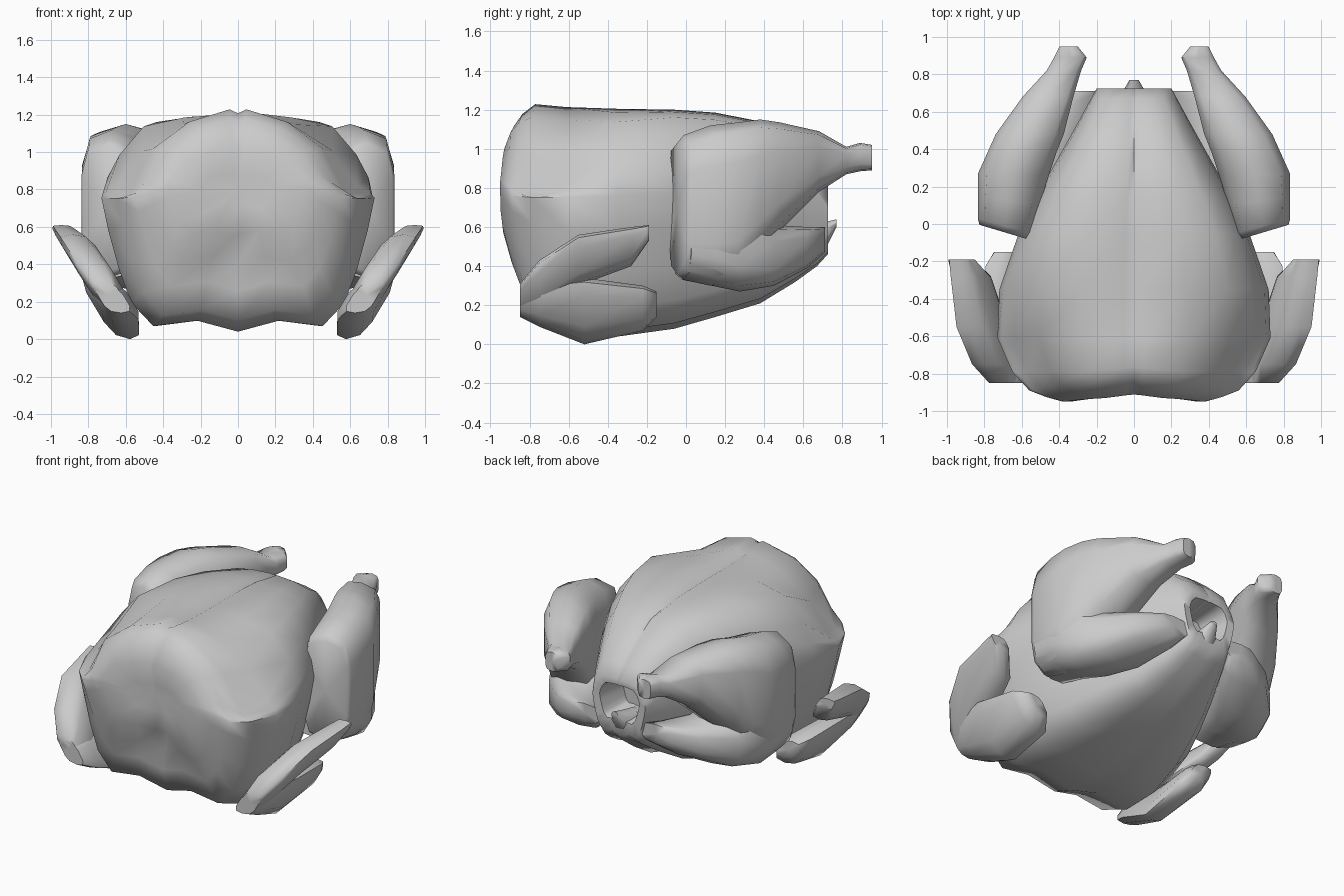
import bpy, bmesh, math
from mathutils import Vector

if "Cube" in bpy.data.objects:
    bpy.data.objects.remove(bpy.data.objects["Cube"])


def finish(name, bm, mirror=False, angle=60):
    bmesh.ops.recalc_face_normals(bm, faces=bm.faces)
    me = bpy.data.meshes.new(name)
    bm.to_mesh(me)
    bm.free()
    ob = bpy.data.objects.new(name, me)
    bpy.context.collection.objects.link(ob)
    if mirror:
        ob.modifiers.new("Mirror", 'MIRROR')
    bpy.ops.object.select_all(action='DESELECT')
    ob.select_set(True)
    bpy.context.view_layer.objects.active = ob
    bpy.ops.object.shade_smooth_by_angle(angle=math.radians(angle))
    return ob


def skin(rings):
    """Bridge equal-size rings of points and cap both ends with fans."""
    bm = bmesh.new()
    vr = [[bm.verts.new(p) for p in r] for r in rings]
    n = len(vr[0])
    for a, b in zip(vr, vr[1:]):
        for i in range(n):
            j = (i + 1) % n
            bm.faces.new((a[i], a[j], b[j], b[i]))
    for r in (vr[0], vr[-1]):
        c = sum((v.co for v in r), Vector()) / n
        cv = bm.verts.new(c)
        for i in range(n):
            bm.faces.new((r[i], r[(i + 1) % n], cv))
    return bm


def limb(name, stations, shear=0.0, skew=0.0, n=10, power=0.6):
    """Rounded limb along y: stations are (y, x inner, x outer, z low, z high).
    shear leans it outward with height; skew slants the front end toward the body."""
    rings = []
    for y, xi, xo, lo, hi in stations:
        ring = []
        for i in range(n):
            t = 2 * math.pi * i / n + math.pi / 2
            c, s = math.cos(t), math.sin(t)
            c = math.copysign(abs(c) ** power, c)
            s = math.copysign(abs(s) ** power, s)
            x = (xi + xo) / 2 + c * (xo - xi) / 2
            z = (lo + hi) / 2 + s * (hi - lo) / 2
            slant = skew * (.84 - x) * max(0, 1 - y / .3)
            ring.append((x + shear * z, y - slant, z))
        rings.append(ring)
    return finish(name, skin(rings), mirror=True)


# Body: half section from breast groove round to the underside centre
half = [(0, .98), (.07, 1), (.4, .99), (.7, .965), (.88, .84), (.97, .72), (1, .62),
        (.95, .46), (.87, .28), (.78, .13), (.62, .025), (.3, .05), (0, 0)]
section = half + [(-u, v) for u, v in half[-2:0:-1]]
stations = [(-.93, .20, .70, .88), (-.95, .38, .56, 1.02), (-.925, .47, .40, 1.12),
            (-.89, .56, .26, 1.18), (-.79, .65, .10, 1.23), (-.61, .73, .04, 1.215),
            (-.35, .72, .04, 1.205), (-.06, .62, .08, 1.2), (.15, .52, .14, 1.185),
            (.38, .39, .21, 1.14), (.56, .29, .32, 1.03), (.67, .23, .40, .93),
            (.725, .20, .46, .84), (.72, .15, .55, .80), (.52, .11, .58, .77)]
body = skin([[(u * w, y, lo + v * (hi - lo)) for u, v in section]
             for y, w, lo, hi in stations])
# Rounded front shoulders, neck hollow low on the front, dip up the breastbone
for v in body.verts:
    x, y, z = v.co
    if z > .75:
        v.co.z -= .3 * min(x * x, .35) * min(1, max(0, (-.3 - y) / .4)) / .36 * min(1, (z - .75) / .3)
    if y < -.7:
        d = math.hypot(x / .27, (z - .43) / .17)
        v.co.y += .10 * max(0, 1 - d) + .025 * max(0, 1 - abs(x) / .2)
        if y < -.86:
            v.co.y += .12 * max(0, abs(z - .8) - .1)
finish("body", body)

# Drumsticks with knuckle ends
limb("drumstick", [(0, .55, .83, .36, 1.03), (.03, .53, .84, .33, 1.07),
                   (.15, .50, .84, .30, 1.12), (.27, .45, .84, .32, 1.135),
                   (.38, .41, .79, .45, 1.15), (.48, .37, .745, .58, 1.135),
                   (.68, .32, .60, .78, 1.09), (.82, .28, .47, .87, 1.01),
                   (.89, .25, .43, .885, 1.03), (.95, .30, .40, .89, 1.02)],
     skew=.3)

# Thighs tucked under the drumsticks, running into the body
limb("thigh", [(.03, .48, .835, .33, .8), (.16, .44, .835, .30, .8), (.28, .38, .82, .27, .75),
               (.45, .28, .73, .30, .61), (.62, .20, .55, .39, .60),
               (.71, .16, .38, .47, .60)], skew=.3, power=.65)

# Folded wings, leaning outward
limb("wing_outer", [(-.85, .48, .61, .16, .31), (-.75, .45, .64, .18, .43),
                    (-.55, .46, .645, .30, .56), (-.28, .50, .645, .40, .60),
                    (-.19, .52, .64, .53, .61)], shear=.6, power=.55)
limb("wing_inner", [(-.85, .47, .61, .14, .28), (-.75, .44, .64, .09, .31),
                    (-.52, .49, .665, 0, .34), (-.22, .45, .65, .07, .30),
                    (-.15, .47, .61, .14, .27)], shear=.6, power=.65)

# Tail nub below the rear opening
tail = skin([[(sx * w, y, z + sz * h) for sx, sz in
              ((0, 1), (.8, .6), (1, -.3), (.5, -1), (-.5, -1), (-1, -.3), (-.8, .6))]
             for y, w, z, h in ((.55, .10, .50, .09), (.69, .07, .53, .09), (.77, .025, .62, .02))])
finish("tail", tail)
